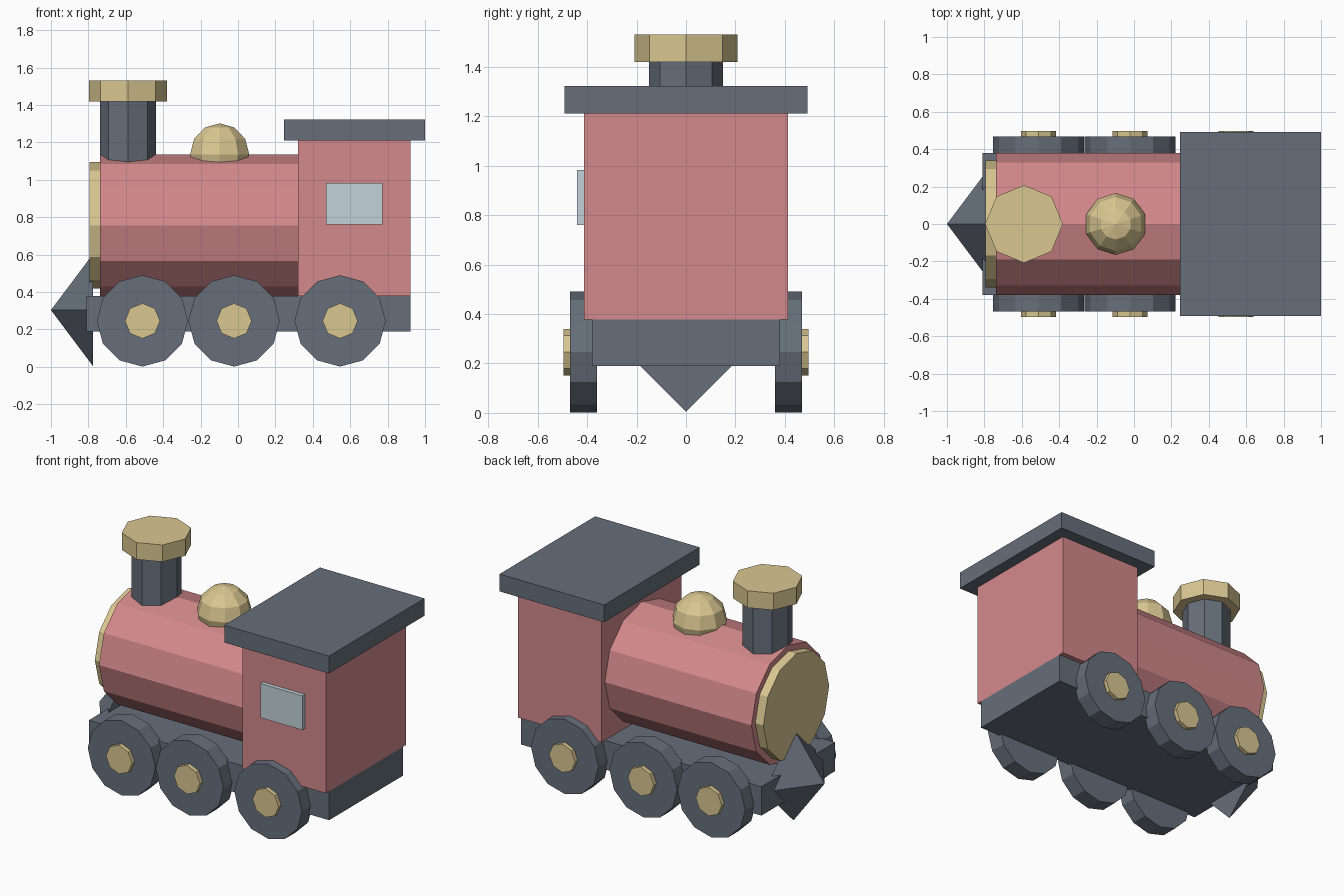
import bpy, bmesh, math
from mathutils import Matrix, Vector

if "Cube" in bpy.data.objects:
    bpy.data.objects.remove(bpy.data.objects["Cube"])


def material(name, rgb):
    m = bpy.data.materials.new(name)
    lin = [((c / 255 + 0.055) / 1.055) ** 2.4 for c in rgb]
    m.diffuse_color = (*lin, 1.0)
    m.use_nodes = True
    m.node_tree.nodes["Principled BSDF"].inputs["Base Color"].default_value = m.diffuse_color
    return m


RED = material("soft_red", (212, 137, 140))
SLATE = material("slate_grey", (102, 111, 122))
BRASS = material("brass", (218, 199, 145))
GLASS = material("window_blue", (194, 210, 218))


def finish(bm, name, mat):
    bmesh.ops.recalc_face_normals(bm, faces=bm.faces)
    me = bpy.data.meshes.new(name)
    bm.to_mesh(me)
    bm.free()
    me.materials.append(mat)
    ob = bpy.data.objects.new(name, me)
    bpy.context.collection.objects.link(ob)
    return ob


def box(name, mat, x, y, z):
    """Box from (min, max) ranges on each axis."""
    bm = bmesh.new()
    bmesh.ops.create_cube(bm, size=1)
    lo, hi = Vector((x[0], y[0], z[0])), Vector((x[1], y[1], z[1]))
    bmesh.ops.scale(bm, vec=hi - lo, verts=bm.verts)
    bmesh.ops.translate(bm, vec=(lo + hi) / 2, verts=bm.verts)
    return finish(bm, name, mat)


def rod(name, mat, sides, start, end, r1, r2=None):
    """Flat-sided cylinder or cone between two points on an axis-parallel line."""
    start, end = Vector(start), Vector(end)
    d = end - start
    bm = bmesh.new()
    bmesh.ops.create_cone(bm, cap_ends=True, segments=sides, radius1=r1,
                          radius2=r1 if r2 is None else r2, depth=d.length)
    if abs(d.x) > 0:
        rot = Matrix.Rotation(math.copysign(math.pi / 2, d.x), 4, 'Y')
    elif abs(d.y) > 0:
        rot = Matrix.Rotation(-math.copysign(math.pi / 2, d.y), 4, 'X')
    else:
        rot = Matrix.Identity(4)
    bm.transform(Matrix.Translation((start + end) / 2) @ rot)
    bmesh.ops.remove_doubles(bm, verts=bm.verts, dist=1e-5)
    return finish(bm, name, mat)


# Chassis, cab and roof
box("chassis", SLATE, (-0.81, 0.923), (-0.38, 0.38), (0.19, 0.378))
box("cab", RED, (0.32, 0.923), (-0.413, 0.413), (0.378, 1.21))
box("cab_roof", SLATE, (0.246, 1.0), (-0.492, 0.492), (1.21, 1.323))
box("cab_window", GLASS, (0.47, 0.772), (-0.44, -0.41), (0.76, 0.983))

# Boiler with its brass front plate
rod("boiler", RED, 12, (-0.737, 0, 0.757), (0.33, 0, 0.757), 0.379)
rod("boiler_front_plate", BRASS, 12, (-0.795, 0, 0.757), (-0.73, 0, 0.757), 0.339)

# Chimney and its cap
rod("chimney", SLATE, 8, (-0.588, 0, 1.05), (-0.588, 0, 1.42), 0.149)
rod("chimney_cap", BRASS, 8, (-0.588, 0, 1.42), (-0.588, 0, 1.53), 0.208)

# Steam dome: ten-sided ball sunk into the boiler
bm = bmesh.new()
R = 0.166
arc = [bm.verts.new((0, R * math.cos(a), R * math.sin(a)))
       for a in (math.radians(d) for d in range(-90, 91, 30))]
edges = [bm.edges.new(p) for p in zip(arc, arc[1:])]
bmesh.ops.spin(bm, geom=arc + edges, cent=(0, 0, 0), axis=(0, 0, 1),
               angle=math.tau, steps=10, use_duplicate=False)
bmesh.ops.remove_doubles(bm, verts=bm.verts, dist=1e-4)
bmesh.ops.translate(bm, vec=(-0.098, 0, 1.136), verts=bm.verts)
finish(bm, "steam_dome", BRASS)

# Pointed track guard at the nose
rod("track_guard", SLATE, 4, (-0.775, 0, 0.304), (-1.0, 0, 0.304), 0.3, 0.0)

# Three wheels with brass hubs on each side
for side, s in (("front", -1), ("back", 1)):
    for i, x in enumerate((-0.511, -0.021, 0.546), 1):
        rod(f"{side}_wheel_{i}", SLATE, 12, (x, s * 0.359, 0.246), (x, s * 0.469, 0.246), 0.244)
        rod(f"{side}_hub_{i}", BRASS, 8, (x, s * 0.45, 0.246), (x, s * 0.496, 0.246), 0.094)
